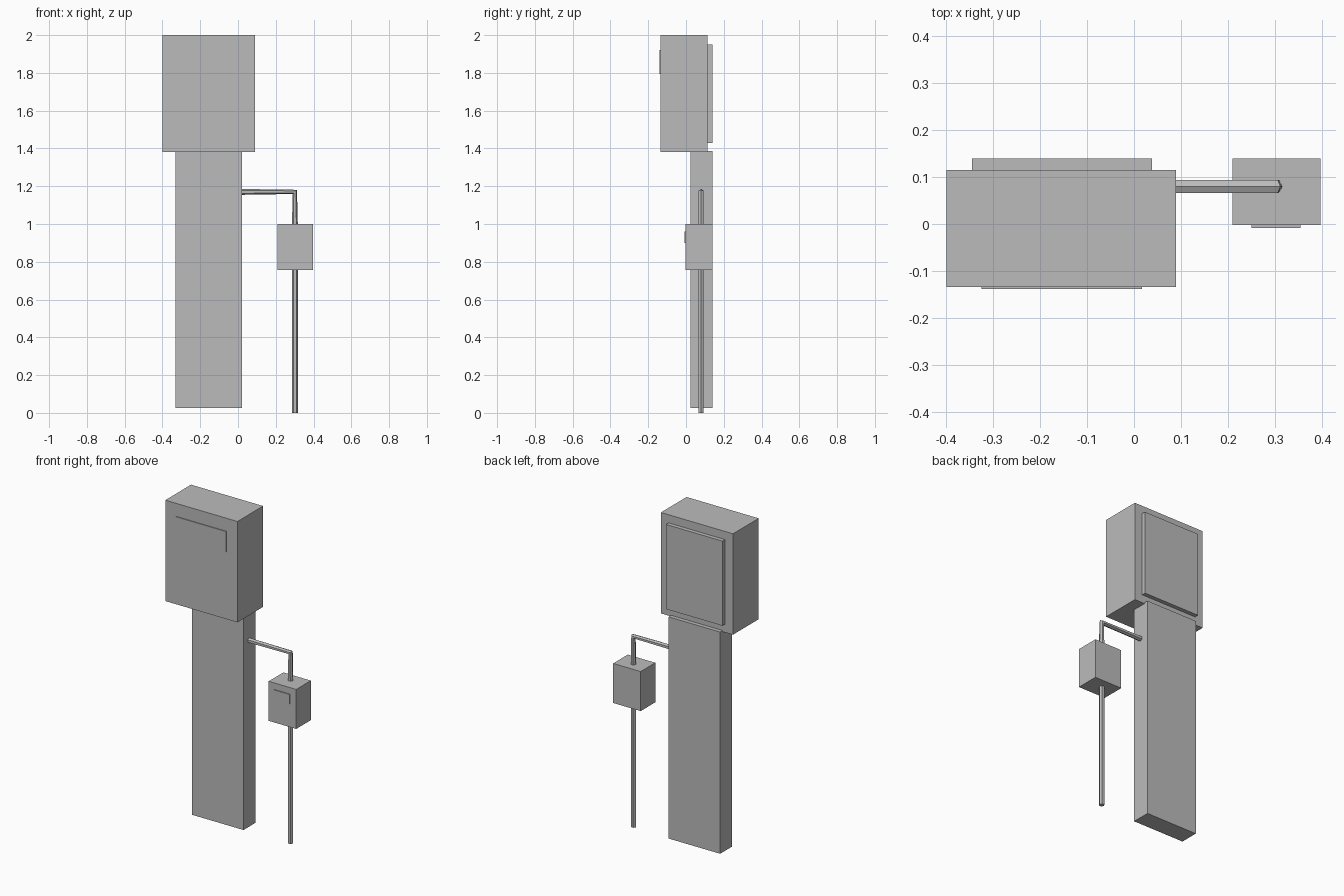
import bpy, bmesh, math
from mathutils import Vector

cube = bpy.data.objects.get("Cube")
if cube:
    bpy.data.objects.remove(cube)

grey = bpy.data.materials.new("plain_grey")
grey.use_nodes = True
grey.diffuse_color = (0.5, 0.5, 0.5, 1)
grey.node_tree.nodes["Principled BSDF"].inputs["Base Color"].default_value = (0.5, 0.5, 0.5, 1)


def add_object(name, bm):
    bmesh.ops.recalc_face_normals(bm, faces=bm.faces)
    mesh = bpy.data.meshes.new(name)
    bm.to_mesh(mesh)
    bm.free()
    mesh.materials.append(grey)
    obj = bpy.data.objects.new(name, mesh)
    bpy.context.collection.objects.link(obj)
    return obj


def box(name, x, y, z):
    """Box spanning the given (low, high) range on each axis."""
    bm = bmesh.new()
    bmesh.ops.create_cube(bm, size=1)
    spans = (x, y, z)
    for v in bm.verts:
        v.co = [(lo + hi) / 2 + c * (hi - lo) for c, (lo, hi) in zip(v.co, spans)]
    return add_object(name, bm)


def pipe(name, path, radius, sides=6):
    """Sweep a polygon along a path in the xz plane, unscaled at the bends."""
    pts = [Vector(p) for p in path]
    bm = bmesh.new()
    across = Vector((0, 1, 0))
    rings = []
    for i, p in enumerate(pts):
        steps = [(b - a).normalized() for a, b in zip(pts, pts[1:])]
        tangent = sum(steps[max(i - 1, 0):i + 1], Vector()).normalized()
        normal = tangent.cross(across)
        angles = [math.tau * k / sides for k in range(sides)]
        rings.append([bm.verts.new(p + radius * (math.cos(a) * normal + math.sin(a) * across))
                      for a in angles])
    for low, high in zip(rings, rings[1:]):
        for k in range(sides):
            n = (k + 1) % sides
            bm.faces.new((low[k], low[n], high[n], high[k]))
    bm.faces.new(rings[0])
    bm.faces.new(rings[-1])
    return add_object(name, bm)


# Tall post with the large cabinet on top
box("post", (-0.33, 0.02), (0.025, 0.14), (0.025, 1.387))
box("cabinet", (-0.4, 0.09), (-0.134, 0.115), (1.38, 2.0))
box("cabinet_back_panel", (-0.345, 0.038), (0.11, 0.14), (1.43, 1.95))
box("cabinet_front_plate", (-0.325, 0.017), (-0.139, -0.133), (1.795, 1.92))

# Small box hung on the bent pipe
box("small_box", (0.21, 0.397), (-0.002, 0.14), (0.757, 1.0))
box("small_box_front_plate", (0.25, 0.355), (-0.008, 0), (0.9, 0.96))
pipe("bent_pipe", [(0.01, 0.08, 1.17), (0.301, 0.08, 1.17), (0.301, 0.08, 1.0),
                   (0.301, 0.08, 0)], 0.0156)
